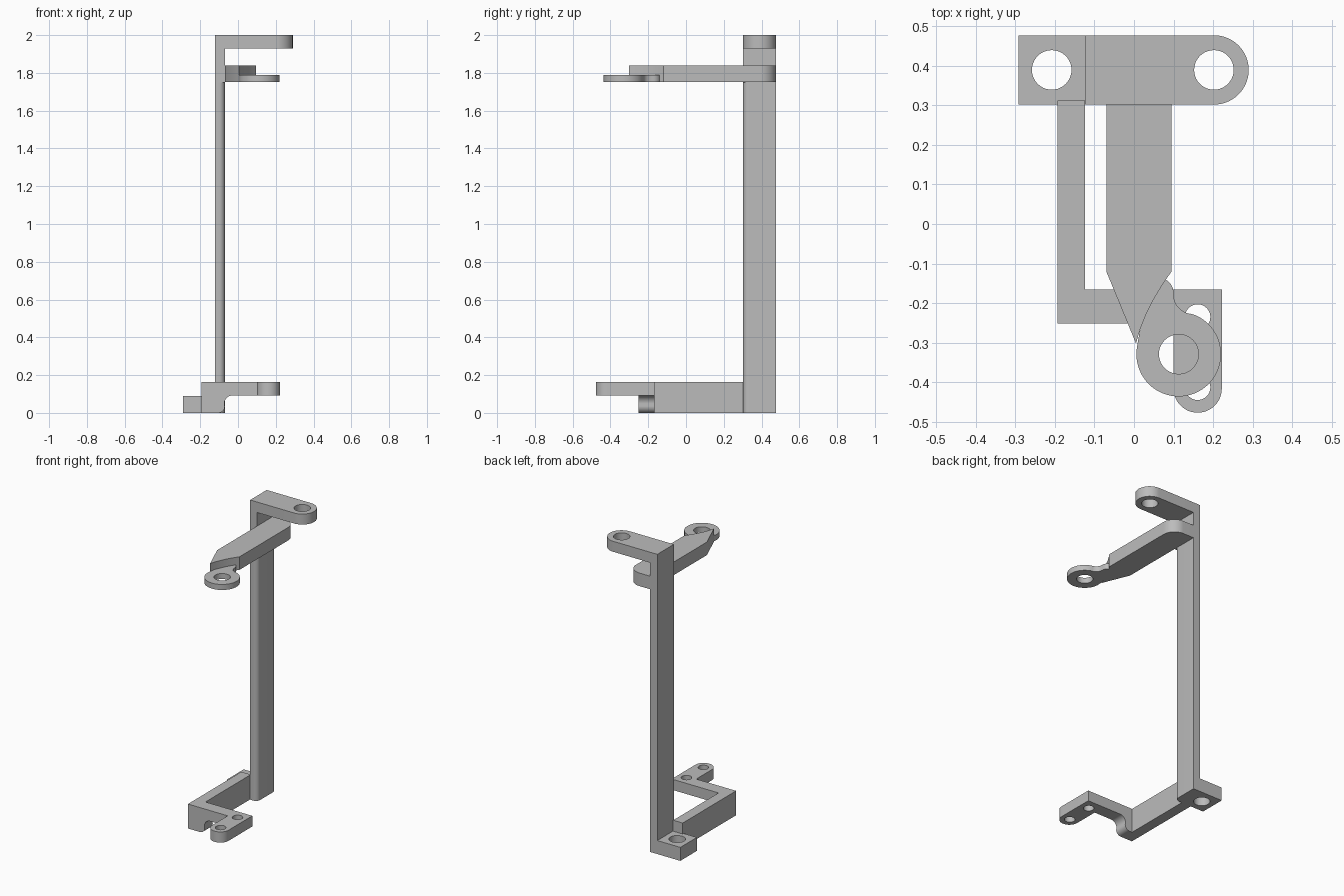
import bpy
from math import sin, cos, radians, pi

cube = bpy.data.objects.get("Cube")
if cube:
    bpy.data.objects.remove(cube)

grey = bpy.data.materials.new("plain grey")
grey.use_nodes = True
colour = (0.5, 0.5, 0.5, 1)
grey.diffuse_color = colour
grey.node_tree.nodes["Principled BSDF"].inputs["Base Color"].default_value = colour


def arc(cx, cy, r, start, end, steps=16):
    """Points along an arc, angles in degrees."""
    angles = [radians(start + (end - start) * i / steps) for i in range(steps + 1)]
    return [(cx + r * cos(a), cy + r * sin(a)) for a in angles]


def hole(cx, cy, r):
    return arc(cx, cy, r, 0, 360, 40)[:-1]


def plate(name, outline, low, high, holes=(), upright=False):
    """Extrude an outline along z, or along y when upright (outline in x, z)."""
    curve = bpy.data.curves.new(name, "CURVE")
    curve.dimensions = "2D"
    curve.fill_mode = "BOTH"
    curve.extrude = (high - low) / 2
    for loop in [outline, *holes]:
        spline = curve.splines.new("POLY")
        spline.points.add(len(loop) - 1)
        for point, (x, y) in zip(spline.points, loop):
            point.co = (x, y, 0, 1)
        spline.use_cyclic_u = True
    obj = bpy.data.objects.new(name, curve)
    bpy.context.collection.objects.link(obj)
    middle = (low + high) / 2
    obj.location = (0, middle, 0) if upright else (0, 0, middle)
    if upright:
        obj.rotation_euler.x = pi / 2
    bpy.ops.object.select_all(action="DESELECT")
    obj.select_set(True)
    bpy.context.view_layer.objects.active = obj
    bpy.ops.object.convert(target="MESH")
    obj = bpy.context.object
    obj.name = name
    obj.data.materials.clear()
    obj.data.materials.append(grey)
    bpy.ops.object.shade_smooth_by_angle(angle=radians(30))
    return obj


def rect(x0, x1, y0, y1):
    return [(x0, y0), (x1, y0), (x1, y1), (x0, y1)]


BACK, FACE = 0.477, 0.302          # depth range of the column
LEFT, RIGHT = -0.122, -0.07        # width range of the column
MID = (BACK + FACE) / 2
HALF = (BACK - FACE) / 2

# Column, with its inner front edge rounded below the upper arm
plate("column", [(LEFT, FACE), *arc(RIGHT - 0.03, FACE + 0.03, 0.03, -90, 0, 8),
                 (RIGHT, BACK), (LEFT, BACK)], 0, 1.75)
plate("column_top", rect(LEFT, RIGHT, FACE, BACK), 1.75, 1.93)

# Top flange with a round end, and the square foot
plate("top_flange", [(LEFT, FACE), *arc(0.29 - HALF, MID, HALF, -90, 90, 28), (LEFT, BACK)],
      1.93, 2.0, [hole(0.202, MID, 0.05)])
plate("foot", rect(-0.292, LEFT, FACE, BACK), 0, 0.09, [hole(-0.208, MID, 0.05)])

# Upper arm: rounded back corner, tapered front with a hollow cut
hollow = [(0.095, -0.12), (0.074, -0.15), (0.05, -0.19), (0.03, -0.23), (0.015, -0.268), (0.005, -0.302)]
plate("upper_arm", [(RIGHT, BACK), (RIGHT, -0.12), *reversed(hollow),
                    *arc(0.01, BACK - 0.085, 0.085, 0, 90)], 1.753, 1.84)

# Thin ring at the end of the upper arm, with a filleted neck
plate("arm_ring", [*hollow[1:5], *arc(0.113, -0.329, 0.107, 170, 435, 48),
                   *arc(0.15, -0.178, 0.05, 262, 180, 8), *arc(0.06, -0.175, 0.04, 10, 60, 6)],
      1.753, 1.79, [hole(0.113, -0.329, 0.05)])

# Lower arm, front bar with a curved step, and the two-hole tab
plate("lower_arm", rect(-0.194, -0.124, -0.166, 0.312), 0, 0.163)
plate("front_bar", [(-0.194, 0), *arc(-0.105, 0.035, 0.035, -90, 0, 10),
                    *arc(-0.03, 0.05, 0.042, 180, 90, 10), (0.1, 0.092), (0.1, 0.163),
                    (-0.194, 0.163)], -0.251, -0.166, upright=True)
plate("front_tab", [(0.1, -0.166), *arc(0.161, -0.416, 0.061, 180, 360, 24), (0.222, -0.166)],
      0.092, 0.163, [hole(0.161, -0.235, 0.032), hole(0.161, -0.413, 0.032)])
